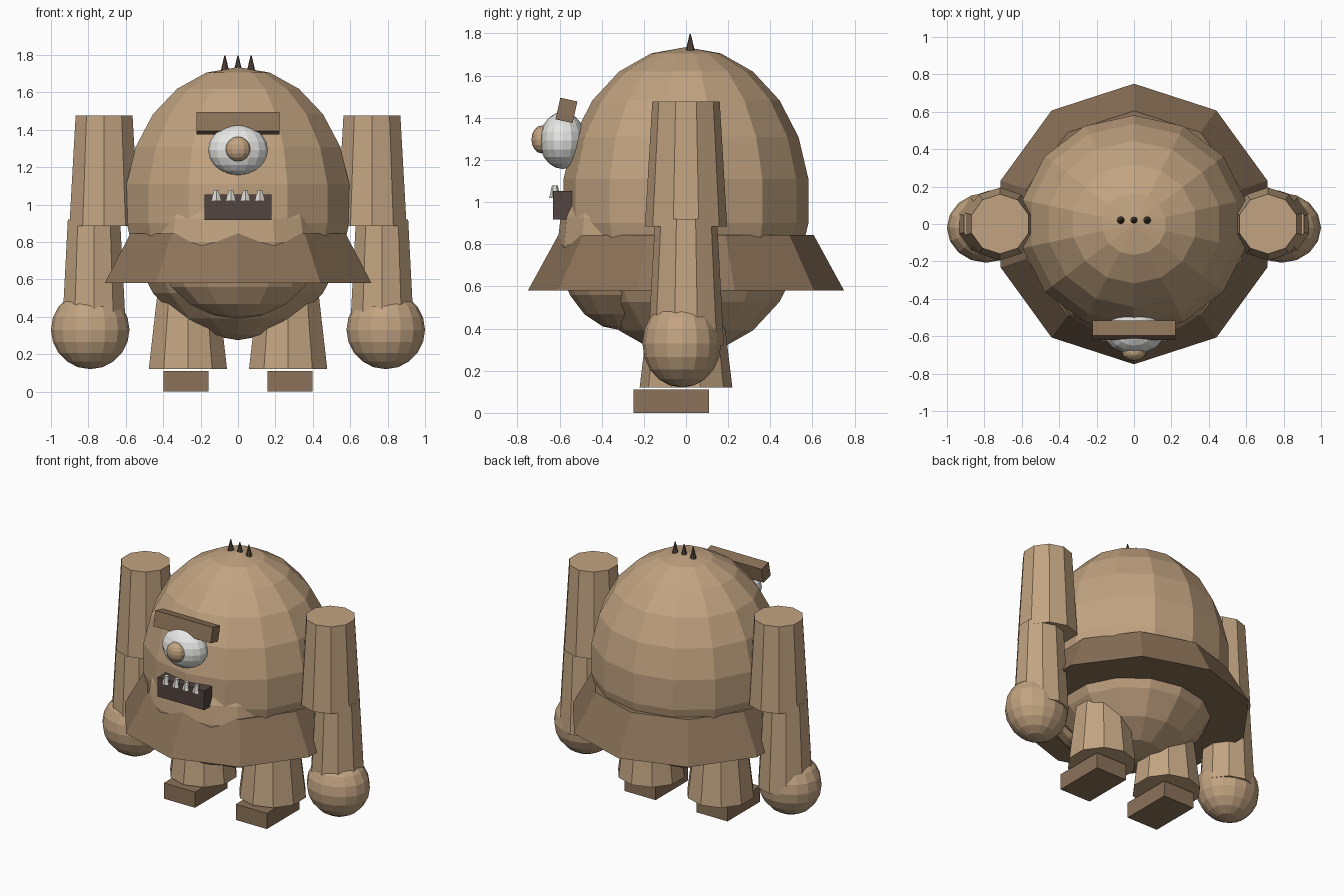
import bpy
import math

if "Cube" in bpy.data.objects:
    bpy.data.objects.remove(bpy.data.objects["Cube"])


def material(name, rgb):
    m = bpy.data.materials.new(name)
    m.diffuse_color = (*rgb, 1)
    m.use_nodes = True
    m.node_tree.nodes["Principled BSDF"].inputs["Base Color"].default_value = m.diffuse_color
    return m


TAN = material("tan_skin", (0.54, 0.37, 0.22))
BROWN = material("brown_cloth", (0.26, 0.17, 0.10))
DARK = material("dark_mouth", (0.085, 0.058, 0.05))
HAIR = material("dark_hair", (0.10, 0.07, 0.05))
WHITE = material("eye_white", (0.80, 0.80, 0.78))
TOOTH = material("tooth_ivory", (0.72, 0.71, 0.66))


def finish(name, mat):
    ob = bpy.context.object
    ob.name = name
    ob.data.materials.append(mat)
    return ob


def ball(name, loc, radii, mat, segments=16, rings=10, rot=(0, 0, 0)):
    bpy.ops.mesh.primitive_uv_sphere_add(
        segments=segments, ring_count=rings, radius=1, location=loc, rotation=rot)
    bpy.context.object.scale = radii
    return finish(name, mat)


def tube(name, x, y, z0, z1, r0, r1, mat, sides=10, turn=0.0):
    """Tapered solid standing from z0 (radius r0) to z1 (radius r1)."""
    bpy.ops.mesh.primitive_cone_add(
        vertices=sides, radius1=r0, radius2=r1, depth=z1 - z0,
        location=(x, y, (z0 + z1) / 2), rotation=(0, 0, turn))
    return finish(name, mat)


def box(name, loc, size, mat, tilt=0.0):
    bpy.ops.mesh.primitive_cube_add(size=1, location=loc, rotation=(tilt, 0, 0))
    bpy.context.object.scale = size
    return finish(name, mat)


# Body, belly bulge and flared skirt
ball("body", (0, 0, 1.005), (0.617, 0.587, 0.73), TAN, 14, 11)
ball("belly", (0, -0.30, 0.80), (0.45, 0.31, 0.41), TAN, 14, 10)
tube("skirt", 0, 0, 0.58, 0.845, 0.75, 0.605, BROWN)

# Face
ball("eyeball", (0, -0.585, 1.292), (0.16, 0.11, 0.135), WHITE)
ball("pupil", (0, -0.685, 1.297), (0.066, 0.048, 0.066), TAN, 12, 8)
box("brow", (0, -0.567, 1.435), (0.445, 0.083, 0.105), BROWN, math.radians(-12.5))
box("mouth", (0, -0.575, 0.985), (0.36, 0.11, 0.135), DARK)
for i in range(4):
    tube("tooth", -0.116 + i * 0.0775, -0.622, 1.02, 1.078,
         0.027, 0.014, TOOTH, 6)

# Hair spikes
for i in range(3):
    tube("hair_spike", -0.07 + i * 0.07, 0.02, 1.715, 1.797, 0.022, 0.003, HAIR, 8)

# Limbs on both sides
for label, s in (("left", -1), ("right", 1)):
    tube(label + "_upper_arm", s * 0.716, 0, 0.885, 1.477, 0.195, 0.16, TAN)
    tube(label + "_forearm", s * 0.77, 0, 0.32, 0.92, 0.18, 0.147, TAN)
    ball(label + "_hand", (s * 0.79, -0.02, 0.33), (0.21, 0.187, 0.21), TAN)
    tube(label + "_leg", s * 0.268, 0, 0.12, 0.62, 0.22, 0.16, TAN)
    box(label + "_foot", (s * 0.278, -0.07, 0.055), (0.24, 0.36, 0.11), BROWN)
